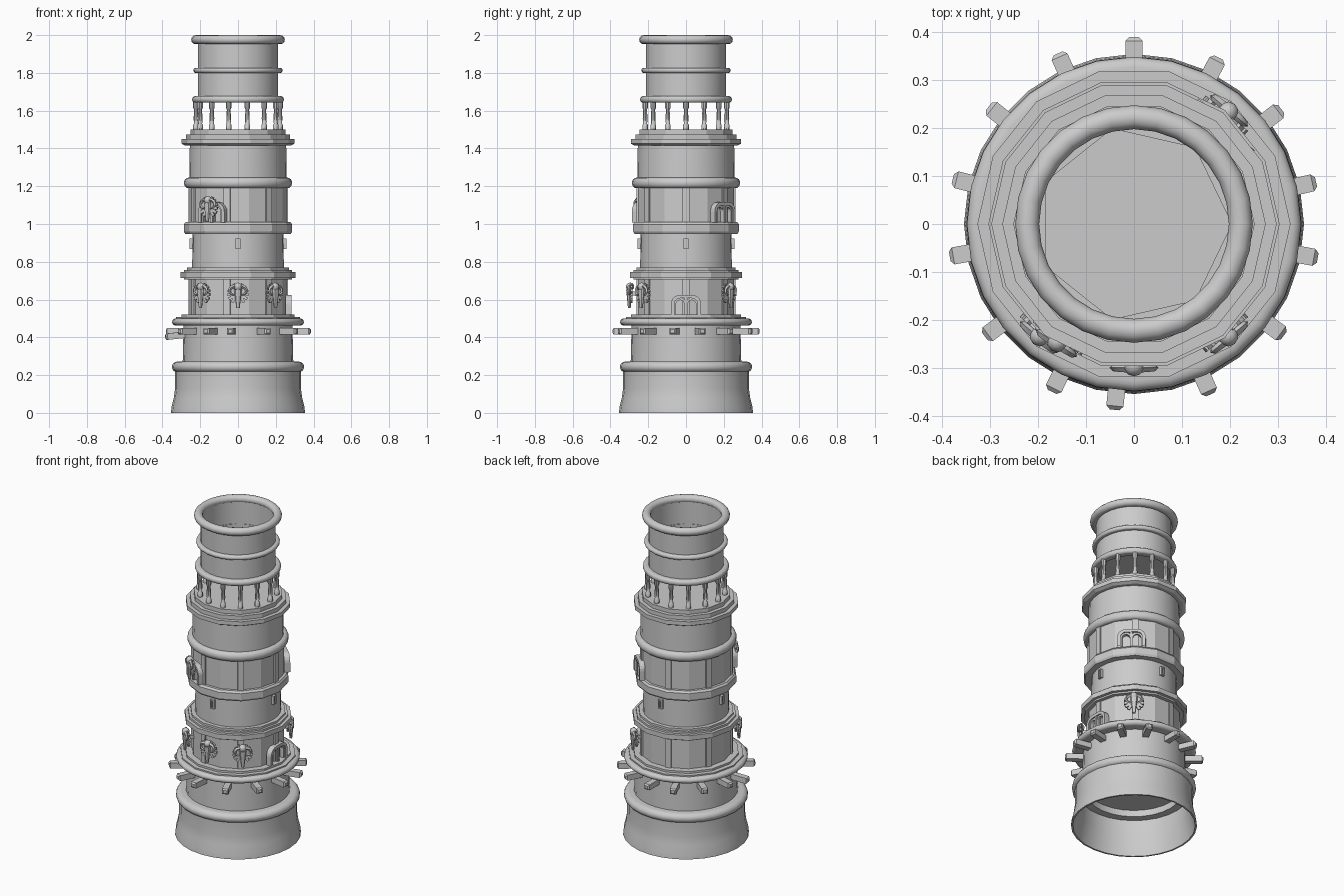
import bpy, bmesh, math
from math import sin, cos, pi, radians
from mathutils import Matrix, Vector

if "Cube" in bpy.data.objects:
    bpy.data.objects.remove(bpy.data.objects["Cube"])

N = 14  # the tower's basic symmetry


def finish(bm, name, smooth=False):
    bmesh.ops.remove_doubles(bm, verts=bm.verts, dist=1e-5)
    me = bpy.data.meshes.new(name)
    bm.to_mesh(me)
    bm.free()
    ob = bpy.data.objects.new(name, me)
    bpy.context.collection.objects.link(ob)
    if smooth:
        bpy.ops.object.select_all(action='DESELECT')
        ob.select_set(True)
        bpy.context.view_layer.objects.active = ob
        bpy.ops.object.shade_smooth_by_angle(angle=radians(40))
    return ob


def lathe(name, prof, n=28, closed=False, smooth=True):
    bm = bmesh.new()
    rows = [[bm.verts.new((r * cos(2 * pi * j / n), r * sin(2 * pi * j / n), z))
             for j in range(n)] for r, z in prof]
    if closed:
        rows.append(rows[0])
    for a, b in zip(rows, rows[1:]):
        for j in range(n):
            k = (j + 1) % n
            bm.faces.new((a[j], a[k], b[k], b[j]))
    return finish(bm, name, smooth)


def ring(name, r_in, r_out, z0, z1, bulge=0.022):
    # rounded moulding: half-ellipse outside, flat inside
    zc, h = (z0 + z1) / 2, (z1 - z0) / 2
    prof = [(r_in, z0)]
    prof += [(r_out - bulge + bulge * cos(a), zc + h * sin(a))
             for a in [radians(-90 + 22.5 * i) for i in range(9)]]
    prof.append((r_in, z1))
    return lathe(name, prof, closed=True)


def place(az, r, z, tilt=0):
    # local -y points outward at the given azimuth
    a = radians(az)
    return (Matrix.Translation((r * cos(a), r * sin(a), z))
            @ Matrix.Rotation(a + pi / 2, 4, 'Z') @ Matrix.Rotation(radians(tilt), 4, 'X'))


def copy(src, name, mat):
    ob = bpy.data.objects.new(name, src.data)
    bpy.context.collection.objects.link(ob)
    ob.matrix_world = mat
    return ob


def spread(src, name, mats):
    src.name = name
    for m in mats[1:]:
        copy(src, name, m)
    src.matrix_world = mats[0]


def box(bm, size, loc=(0, 0, 0), rot=Matrix()):
    m = Matrix.Translation(loc) @ rot @ Matrix.Diagonal((*size, 1))
    return bmesh.ops.create_cube(bm, size=1, matrix=m)['verts']


# Flared hollow base
lathe("base_skirt", [(.355, 0), (.352, .03), (.34, .08), (.333, .13), (.334, .23),
                     (.315, .23), (.318, .13), (.345, 0)], closed=True)
ring("base_ring", .27, .35, .215, .272, .03)
lathe("base_ceiling", [(0, .255), (.32, .255)])

# Walls of each storey
lathe("lower_drum", [(.293, .26), (.288, .47)])
lathe("slot_drum", [(.243, .76), (.24, .96)])
lathe("upper_drum", [(.258, 1.235), (.255, 1.43)])
lathe("lower_gallery_wall", [(.262, .50), (.262, .72)], N, smooth=False)
lathe("upper_gallery_wall", [(.262, 1.0), (.262, 1.20)], N, smooth=False)
lathe("crown_wall", [(.213, 1.645), (.213, 1.97), (.203, 1.97), (.203, 1.645)], closed=True)
lathe("crown_floor", [(.205, 1.80), (0, 1.80)], 7, smooth=False)
lathe("crown_underside", [(0, 1.65), (.22, 1.65)])

# Rounded mouldings
ring("beam_ring", .24, .349, .462, .50)
ring("gallery_ring", .22, .286, 1.19, 1.245)
ring("crown_low_ring", .20, .243, 1.642, 1.677, .015)
ring("crown_mid_ring", .20, .236, 1.80, 1.827, .012)
lathe("crown_rim", [(.223 + .025 * cos(a), 1.976 + .024 * sin(a))
                    for a in [2 * pi * i / 12 for i in range(12)]], closed=True)

# Faceted stepped trims
lathe("lower_step", [(.22, .495), (.327, .495), (.327, .508), (.30, .508), (.30, .52), (.22, .52)],
      N, True, False)
lathe("lower_cornice", [(.22, .705), (.285, .705), (.285, .715), (.304, .715), (.304, .745),
                        (.285, .745), (.285, .757), (.27, .757), (.27, .77), (.22, .77)],
      N, True, False)
lathe("middle_cornice", [(.22, .948), (.28, .948), (.287, .96), (.287, .998), (.278, 1.01),
                         (.22, 1.01)], N, True, False)
lathe("balcony", [(0, 1.415), (.28, 1.415), (.298, 1.425), (.298, 1.45), (.275, 1.45),
                  (.275, 1.475), (.252, 1.475), (.252, 1.50), (0, 1.50)], N, False, False)

# Narrow pilasters at alternate corners of the gallery walls
bm = bmesh.new()
box(bm, (.036, .02, .20))
spread(finish(bm, "pilaster"), "pilaster",
       [place(360 / 7 * i, .256, z) for z in (.61, 1.10) for i in range(7)])

# Baluster colonnade
bal = lathe("baluster", [(.015, 1.495), (.015, 1.525), (.011, 1.53), (.013, 1.56), (.010, 1.605),
                         (.015, 1.615), (.015, 1.65)], 8)
spread(bal, "baluster", [place(360 / N * i, .222, 0) for i in range(N)])

# Projecting beams, slightly uneven
bm = bmesh.new()
vs = box(bm, (.036, .14, .034))
end = [f for f in bm.faces if f.normal.y < -.5]
bmesh.ops.bevel(bm, geom=list(end[0].edges), offset=.008, segments=1, affect='EDGES')
angles = [90, 63, 38, 13, -10.5, -36.7, -65.8, -96, -116, -143, -170, 166, 141, 114]
spread(finish(bm, "beam"), "beam",
       [place(a, .32, .41 if a == -170 else .432, 6 if a == -170 else 0) for a in angles])

# Small slot windows
bm = bmesh.new()
for s in (-1, 1):
    box(bm, (.007, .026, .054), (s * .009, 0, 0))
    box(bm, (.025, .026, .007), (0, 0, s * .0235))
box(bm, (.016, .012, .044))
spread(finish(bm, "slot_window"), "slot_window",
       [place(90 * i - 90, .243, .895) for i in range(4)])


# Twin-arched windows
def arch(bm, w, h, c, t, d, x0=0):
    def path(w, h, c):
        pts = [(-w / 2, 0)]
        for cx, a0 in ((-w / 2 + c, 180), (w / 2 - c, 90)):
            pts += [(cx + c * cos(radians(a0 - 18 * i)), h - c + c * sin(radians(a0 - 18 * i)))
                    for i in range(6)]
        return pts + [(w / 2, 0)]
    out, inn = path(w, h, c), path(w - 2 * t, h - t, c - t)
    loops = [[bm.verts.new((x + x0, y, z)) for x, z in p]
             for p, y in ((out, 0), (out, -d), (inn, -d), (inn, 0))]
    for a, b in zip(loops, loops[1:]):
        for i in range(len(a) - 1):
            bm.faces.new((a[i], a[i + 1], b[i + 1], b[i]))


bm = bmesh.new()
arch(bm, .16, .108, .05, .018, .032)
for s in (-1, 1):
    arch(bm, .068, .092, .034, .012, .024, s * .031)
box(bm, (.014, .03, .09), (0, -.015, .045))
bmesh.ops.recalc_face_normals(bm, faces=bm.faces)
spread(finish(bm, "arched_window"), "arched_window",
       [place(0, .252, .517), place(47, .252, 1.008), place(-120, .252, 1.008)])

# Horned skull ornaments with ribbed fans
bm = bmesh.new()
for s in (-1, 1):
    for i in range(6):  # fan ribs
        a = radians(-55 + 24 * i)
        d = Vector((s * cos(a), 0, sin(a)))
        rot = Matrix.Rotation(-a if s > 0 else a - pi, 4, 'Y')
        box(bm, (.042, .010, .015), d * .036, rot)
    prev = None
    for i in range(11):  # curled horn, square section
        t = i / 10
        a = radians(110 - 210 * t)
        rr, w = .026 - .008 * t, .010 * (1 - .6 * t)
        c = Vector((s * (.022 + rr * cos(a)), -.012, .012 + rr * sin(a)))
        n = Vector((s * cos(a), 0, sin(a)))
        y = Vector((0, w, 0))
        cur = [bm.verts.new(c + v) for v in (n * w, y, -n * w, -y)]
        if prev:
            for k in range(4):
                q = (k + 1) % 4
                bm.faces.new((prev[k], prev[q], cur[q], cur[k]))
        prev = cur
bmesh.ops.create_cone(bm, segments=8, cap_ends=True, radius1=.009, radius2=.021, depth=.10,
                      matrix=Matrix.Translation((0, -.012, -.028)) @ Matrix.Diagonal((1, .8, 1, 1)))
bmesh.ops.create_uvsphere(bm, u_segments=10, v_segments=6, radius=.022,
                          matrix=Matrix.Translation((0, -.008, .036)))
box(bm, (.022, .05, .022), (0, .02, 0))  # mounting peg
bmesh.ops.recalc_face_normals(bm, faces=bm.faces)
spread(finish(bm, "skull_ornament", True), "skull_ornament",
       [place(-90, .288, .632), place(-50, .297, .632), place(-130, .297, .632),
        place(50, .297, .632), place(-123, .285, 1.09)])
